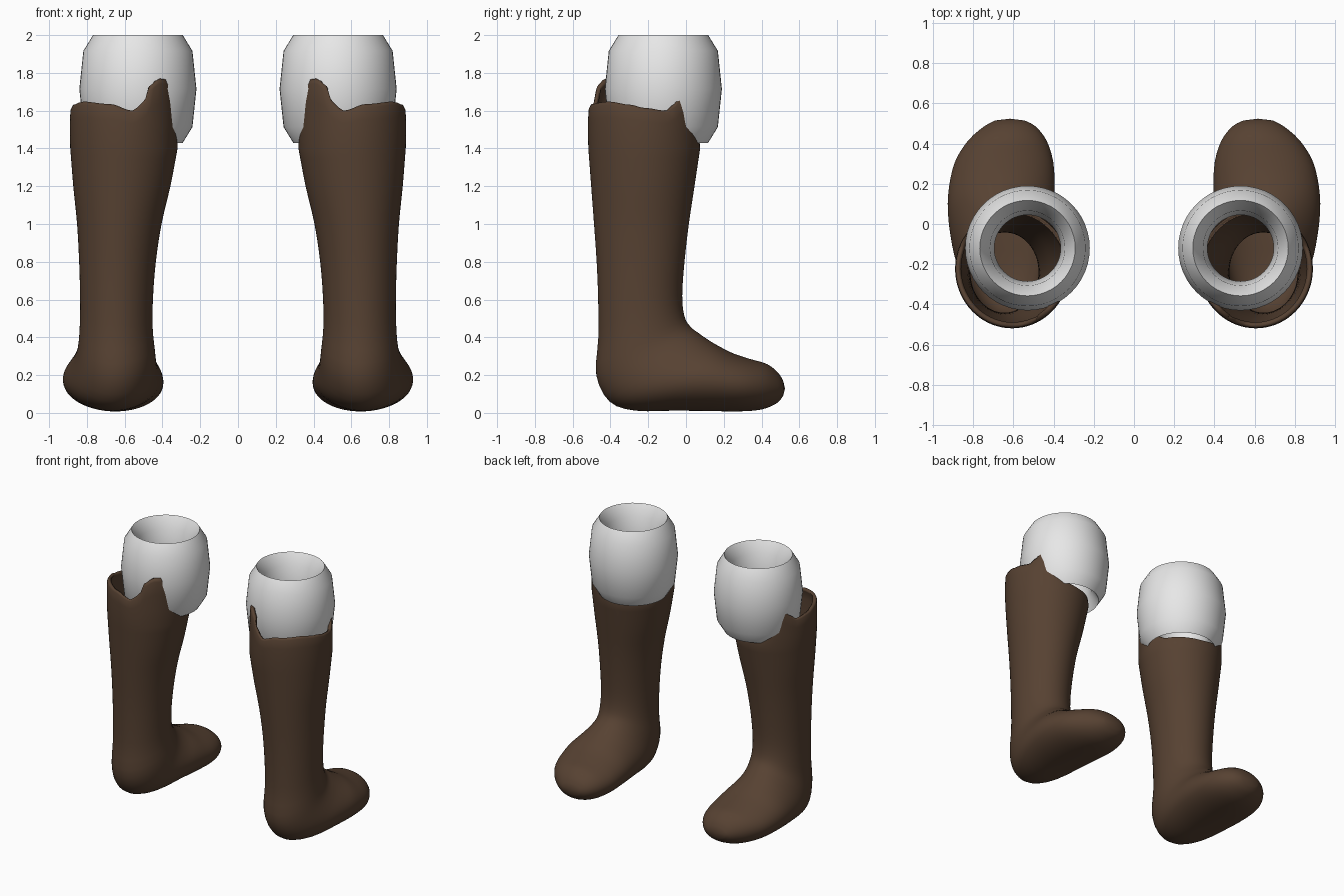
import bpy, bmesh, math

if "Cube" in bpy.data.objects:
    bpy.data.objects.remove(bpy.data.objects["Cube"])

N = 72  # points around each boot ring


def material(name, rgb):
    m = bpy.data.materials.new(name)
    m.diffuse_color = (*rgb, 1)
    m.use_nodes = True
    m.node_tree.nodes["Principled BSDF"].inputs["Base Color"].default_value = m.diffuse_color
    return m


leather = material("brown leather", (0.095, 0.054, 0.032))
wool = material("white wool", (0.8, 0.8, 0.8))

# Boot rings: front (y, z), back (y, z), inner x, outer x
RINGS = [
    (0.075, 1.40, -0.517, 1.40, 0.320, 0.888),
    (0.045, 1.20, -0.502, 1.20, 0.358, 0.872),
    (0.015, 1.00, -0.487, 1.00, 0.405, 0.852),
    (-0.008, 0.80, -0.473, 0.80, 0.435, 0.841),
    (-0.020, 0.62, -0.465, 0.60, 0.450, 0.836),
    (-0.008, 0.51, -0.464, 0.40, 0.452, 0.838),
    (0.025, 0.455, -0.475, 0.20, 0.440, 0.850),
    (0.070, 0.42, -0.405, 0.06, 0.430, 0.880),
    (0.120, 0.385, -0.270, 0.012, 0.415, 0.908),
    (0.180, 0.35, -0.060, 0.012, 0.400, 0.926),
    (0.250, 0.315, 0.120, 0.010, 0.395, 0.920),
    (0.340, 0.285, 0.280, 0.008, 0.402, 0.890),
    (0.430, 0.258, 0.400, 0.018, 0.435, 0.825),
    (0.490, 0.210, 0.482, 0.052, 0.490, 0.745),
    (0.516, 0.165, 0.514, 0.090, 0.545, 0.690),
]

# Ragged top edge: angle in degrees (0 outer, 90 toe side, 180 inner), height
RIM = [(0, 1.615), (24, 1.60), (34, 1.635), (44, 1.69), (52, 1.64), (60, 1.53),
       (74, 1.45), (100, 1.435), (150, 1.445), (170, 1.49), (185, 1.60),
       (200, 1.70), (214, 1.765), (226, 1.77), (238, 1.74), (248, 1.64),
       (260, 1.60), (285, 1.635), (320, 1.648), (345, 1.632), (360, 1.615)]


def rim_height(deg):
    for (a0, h0), (a1, h1) in zip(RIM, RIM[1:]):
        if a0 <= deg <= a1:
            t = (deg - a0) / (a1 - a0)
            return h0 + (h1 - h0) * t * t * (3 - 2 * t)


def spline(rows, steps):
    """Smooth in-between rows."""
    out = []
    for i in range(len(rows) - 1):
        p = [rows[max(0, min(len(rows) - 1, i + k))] for k in (-1, 0, 1, 2)]
        for s in range(steps):
            t = s / steps
            out.append([b + 0.5 * t * (c - a + t * (2*a - 5*b + 4*c - d + t * (3*(b - c) + d - a)))
                        for a, b, c, d in zip(*p)])
    return out + [list(rows[-1])]


def ring_points(row):
    fy, fz, by, bz, x0, x1 = row
    pts = []
    for k in range(N):
        a = 2 * math.pi * k / N
        c, s = math.cos(a), math.sin(a)
        pts.append(((x0 + x1) / 2 + c * (x1 - x0) / 2,
                    (fy + by) / 2 + s * (fy - by) / 2,
                    (fz + bz) / 2 + s * (fz - bz) / 2))
    return pts


def make_boot(name, side):
    body = [ring_points(r) for r in spline(RINGS, 3)]
    # collar rings rise from the shaft to the ragged edge
    collar = []
    for t, grow in ((1, 0.96), (0.93, 0.99), (0.66, 1.0), (0.33, 1.0)):
        ring = []
        for k, (x, y, z) in enumerate(body[0]):
            h = rim_height(360 * k / N)
            ring.append((0.606 + (x - 0.604) * grow, -0.223 + (y + 0.221) * grow,
                         z + (h - z) * t))
        collar.append(ring)
    bm = bmesh.new()
    loops = [[bm.verts.new((side * x, y, z)) for x, y, z in ring] for ring in collar + body]
    for a, b in zip(loops, loops[1:]):
        for k in range(N):
            j = (k + 1) % N
            bm.faces.new((a[k], a[j], b[j], b[k]))
    # toe cap
    tip = bm.verts.new((side * 0.617, 0.524, 0.128))
    for k in range(N):
        bm.faces.new((loops[-1][k], loops[-1][(k + 1) % N], tip))
    # all quads share one winding, which mirrors with the side
    if side > 0:
        bmesh.ops.reverse_faces(bm, faces=bm.faces[:])
    me = bpy.data.meshes.new(name)
    bm.to_mesh(me)
    bm.free()
    ob = bpy.data.objects.new(name, me)
    bpy.context.collection.objects.link(ob)
    me.materials.append(leather)
    # leather thickness, inward
    wall = ob.modifiers.new("wall", 'SOLIDIFY')
    wall.thickness = 0.022
    wall.offset = -1
    smooth(ob, 50)


def smooth(ob, deg):
    bpy.ops.object.select_all(action='DESELECT')
    ob.select_set(True)
    bpy.context.view_layer.objects.active = ob
    bpy.ops.object.shade_smooth_by_angle(angle=math.radians(deg))


def make_cuff(name, side):
    # tall padded ring around the leg opening
    bpy.ops.mesh.primitive_torus_add(major_radius=0.2375, minor_radius=0.0725,
                                     major_segments=48, minor_segments=8)
    ob = bpy.context.object
    ob.name = name
    for v in ob.data.vertices:
        v.co.z *= 0.285 / 0.0725
    ob.location = (side * 0.53, -0.12, 1.715)
    ob.data.materials.append(wool)
    smooth(ob, 80)


for label, side in (("right", 1), ("left", -1)):
    make_boot(label + "_boot", side)
    make_cuff(label + "_cuff", side)
